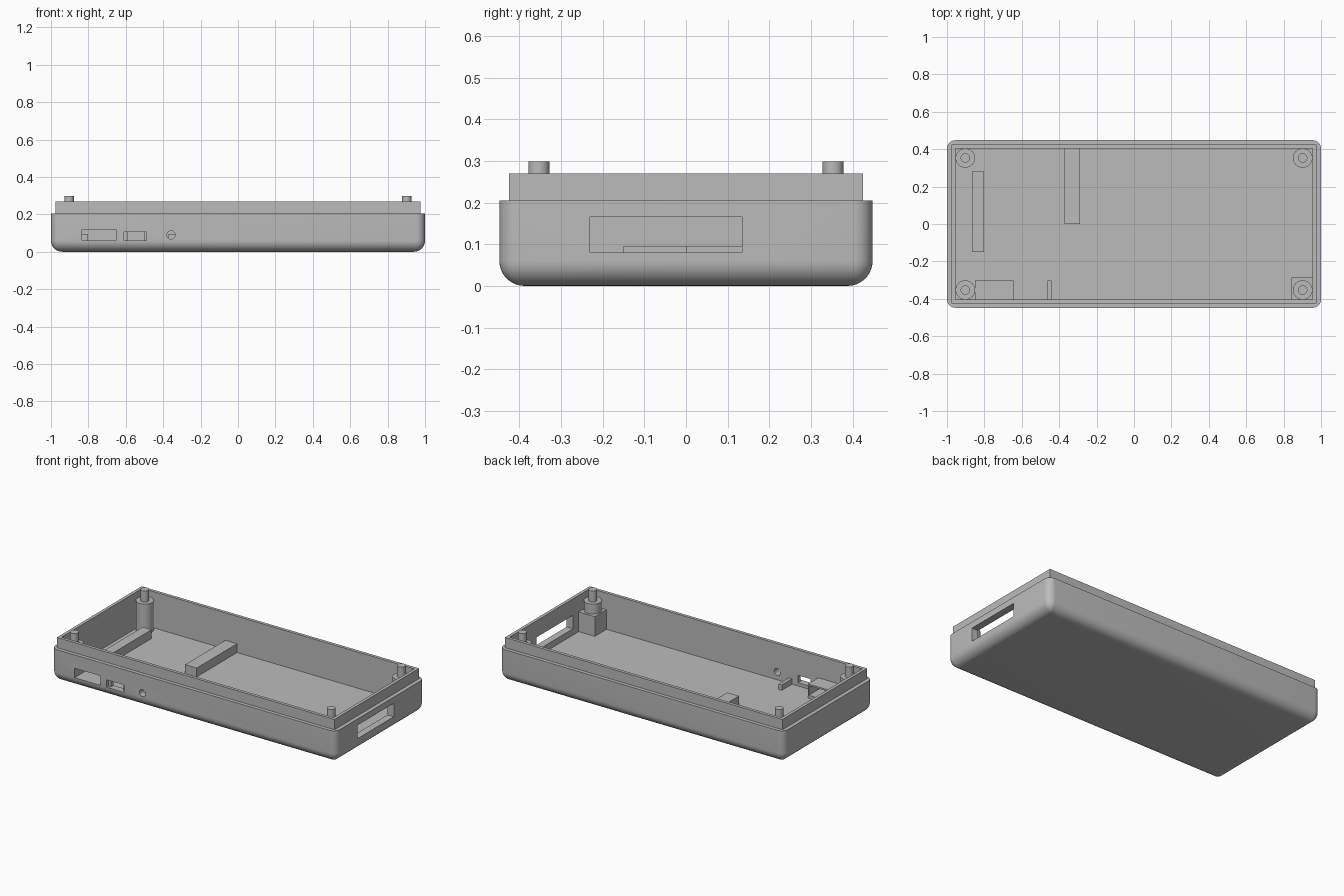
import bpy, bmesh, math

old = bpy.data.objects.get("Cube")
if old:
    bpy.data.objects.remove(old, do_unlink=True)

grey = bpy.data.materials.new("plain grey")
grey.use_nodes = True
COLOUR = (0.5, 0.5, 0.5, 1)
grey.diffuse_color = COLOUR
grey.node_tree.nodes["Principled BSDF"].inputs["Base Color"].default_value = COLOUR


def finish(name, bm):
    bmesh.ops.recalc_face_normals(bm, faces=bm.faces)
    mesh = bpy.data.meshes.new(name)
    bm.to_mesh(mesh)
    bm.free()
    mesh.materials.append(grey)
    obj = bpy.data.objects.new(name, mesh)
    bpy.context.collection.objects.link(obj)
    return obj


def box(name, x0, x1, y0, y1, z0, z1):
    bm = bmesh.new()
    bmesh.ops.create_cube(bm, size=1)
    for v in bm.verts:
        v.co = ((x0 + x1) / 2 + v.co.x * (x1 - x0),
                (y0 + y1) / 2 + v.co.y * (y1 - y0),
                (z0 + z1) / 2 + v.co.z * (z1 - z0))
    return finish(name, bm)


def select_only(obj):
    bpy.ops.object.select_all(action="DESELECT")
    obj.select_set(True)
    bpy.context.view_layer.objects.active = obj


def smooth(obj):
    select_only(obj)
    bpy.ops.object.shade_smooth_by_angle(angle=math.radians(35))


def cylinder(name, r, x, y, z0, z1):
    bm = bmesh.new()
    bmesh.ops.create_cone(bm, cap_ends=True, segments=32, radius1=r, radius2=r, depth=z1 - z0)
    bmesh.ops.translate(bm, vec=(x, y, (z0 + z1) / 2), verts=bm.verts)
    obj = finish(name, bm)
    smooth(obj)
    return obj


def boolean(obj, other, operation="DIFFERENCE", keep=False):
    mod = obj.modifiers.new("boolean", "BOOLEAN")
    mod.operation, mod.solver, mod.object = operation, "EXACT", other
    select_only(obj)
    bpy.ops.object.modifier_apply(modifier=mod.name)
    if not keep:
        bpy.data.objects.remove(other, do_unlink=True)


W, D = 1.0, 0.448        # outer half sizes
RIM, LIP, FLOOR = 0.205, 0.27, 0.04
IX, IY = 0.955, 0.405    # cavity half sizes
CORNER, ROUND = 0.045, 0.06


def ring(bm, inset, z):
    """Rounded rectangle whose corners tighten as it shrinks."""
    r = max(CORNER - inset, 0.002)
    verts = []
    for i, (sx, sy) in enumerate([(1, 1), (-1, 1), (-1, -1), (1, -1)]):
        for k in range(9):
            a = math.pi / 2 * (i + k / 8)
            verts.append(bm.verts.new((sx * (W - inset - r) + r * math.cos(a),
                                       sy * (D - inset - r) + r * math.sin(a), z)))
    return verts


# Outer tray with a rounded underside
bm = bmesh.new()
rings = []
for k in range(11):
    a = math.pi / 2 * k / 10
    rings.append(ring(bm, ROUND * (1 - math.sin(a)), ROUND * (1 - math.cos(a))))
rings.append(ring(bm, 0, RIM))
for lo, hi in zip(rings, rings[1:]):
    for i in range(len(lo)):
        j = (i + 1) % len(lo)
        bm.faces.new((lo[i], lo[j], hi[j], hi[i]))
bm.faces.new(rings[0])
bm.faces.new(rings[-1])
tray = finish("tray", bm)

# Stepped lip, then the hollow inside
boolean(tray, box("lip", -0.975, 0.975, -0.425, 0.425, 0.1, LIP), "UNION")
boolean(tray, box("cavity", -IX, IX, -IY, IY, FLOOR, 0.4))

# Wall openings
boolean(tray, box("end_window", 0.9, 1.1, -0.23, 0.135, 0.08, 0.165))
boolean(tray, box("slot_recess", -0.61, -0.488, -0.5, -0.43, 0.06, 0.107))
boolean(tray, box("slot", -0.592, -0.503, -0.5, -0.35, 0.06, 0.107))
hole = cylinder("round_hole", 0.022, 0, 0, -0.1, 0.1)
hole.rotation_euler.x = math.pi / 2
hole.location = (-0.358, -0.43, 0.09)
bpy.context.view_layer.update()
boolean(tray, hole)

# Socket housing behind the wide port
housing = box("port_housing", -0.85, -0.645, -IY, -0.302, FLOOR, 0.13)
port = box("port", -0.835, -0.652, -0.5, -0.25, 0.06, 0.12)
boolean(tray, port, keep=True)
boolean(housing, port)
smooth(tray)

# Ribs and blocks on the floor
box("side_rib", -0.865, -0.803, -0.15, 0.28, FLOOR, 0.096)
box("back_rib", -0.372, -0.29, 0, IY, FLOOR, 0.096)
box("thin_rib", -0.462, -0.44, -IY, -0.302, FLOOR, 0.075)
box("corner_block", 0.842, IX, -IY, -0.287, FLOOR, 0.165)

# Corner posts with locating pegs
for sx, side in ((-1, "right"), (1, "left")):
    for sy, end in ((-1, "front"), (1, "back")):
        cylinder(f"{end}_{side}_post", 0.052, sx * 0.902, sy * 0.353, FLOOR, 0.228)
        cylinder(f"{end}_{side}_peg", 0.025, sx * 0.902, sy * 0.353, 0.22, 0.298)
